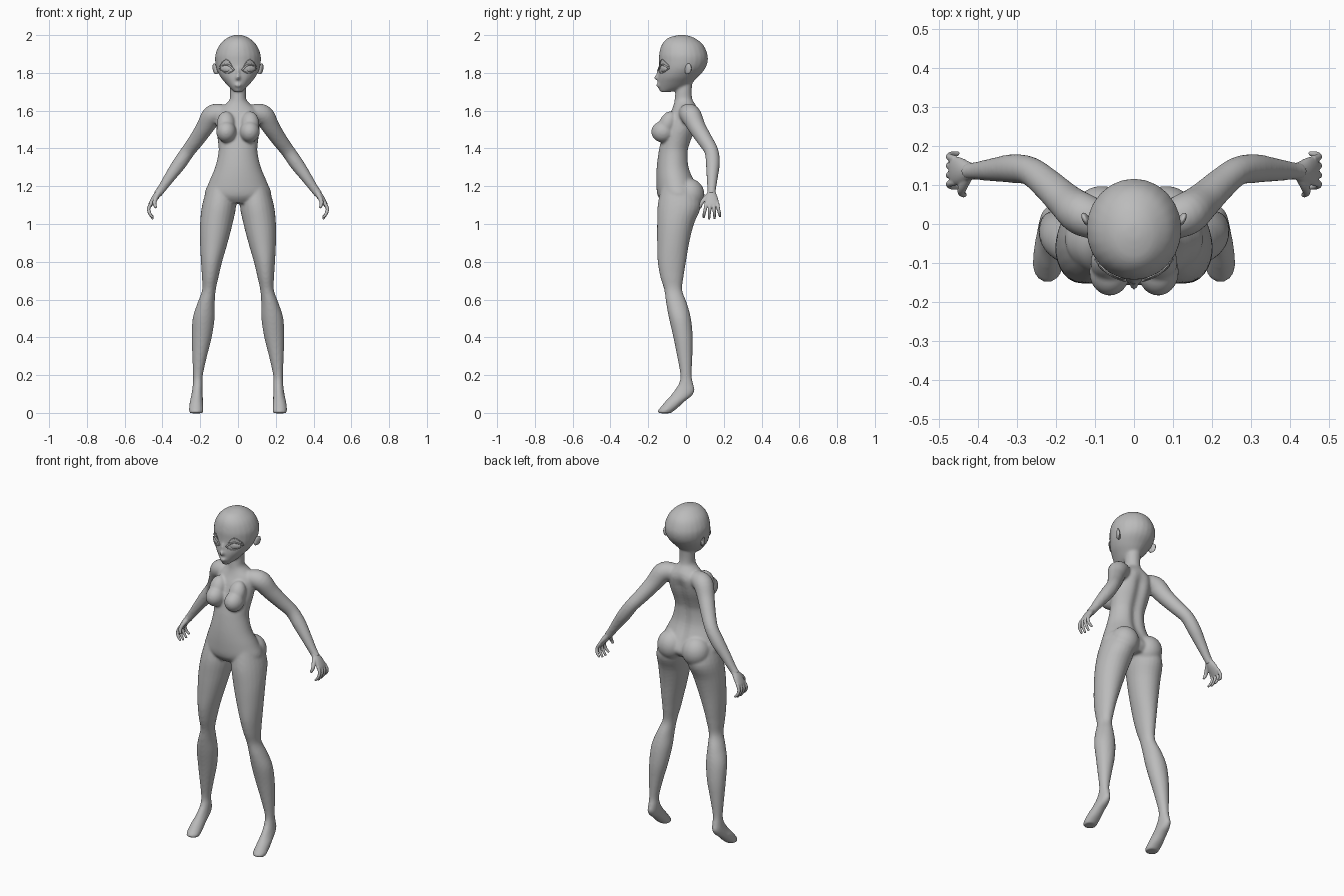
import bpy, bmesh, math
from mathutils import Vector, Matrix, Euler

cube = bpy.data.objects.get("Cube")
if cube:
    bpy.data.objects.remove(cube)

mat = bpy.data.materials.new("neutral_grey")
mat.use_nodes = True
GREY = (0.5, 0.5, 0.5, 1)
mat.diffuse_color = GREY
bsdf = next(n for n in mat.node_tree.nodes if n.type == "BSDF_PRINCIPLED")
bsdf.inputs["Base Color"].default_value = GREY
bsdf.inputs["Roughness"].default_value = 0.6


def spline(rows, steps=4):
    """Catmull-Rom samples through rows of equal length."""
    out = []
    n = len(rows)
    for i in range(n - 1):
        a, b, c, d = (rows[min(max(i + k, 0), n - 1)] for k in (-1, 0, 1, 2))
        for s in range(steps):
            t = s / steps
            out.append([q + 0.5 * t * (r - p + t * (2*p - 5*q + 4*r - u + t * (3*(q - r) + u - p)))
                        for p, q, r, u in zip(a, b, c, d)])
    return out + [list(rows[-1])]


def loft(bm, rows, sign=1, upright=False, sides=24, groove=None):
    """Skin through rows of (x, y, z, side radius, y radius)."""
    rows = spline(rows)
    rings = []
    for i, (x, y, z, ra, rb) in enumerate(rows):
        before, after = rows[max(i - 1, 0)], rows[min(i + 1, len(rows) - 1)]
        t = Vector((0, 0, 1)) if upright else (Vector(after[:3]) - Vector(before[:3])).normalized()
        v = Vector((0, 1, 0))
        v = (v - t * v.dot(t)).normalized()
        u = v.cross(t)
        ring = []
        for k in range(sides):
            a = math.tau * k / sides
            p = Vector((x, y, z)) + u * ra * math.cos(a) + v * rb * math.sin(a)
            if groove and math.sin(a) > 0:
                p.y -= groove(p)
            ring.append(bm.verts.new((p.x * sign, p.y, p.z)))
        rings.append(ring)
    for lo, hi in zip(rings, rings[1:]):
        for k in range(sides):
            j = (k + 1) % sides
            bm.faces.new((lo[k], lo[j], hi[j], hi[k]))
    bm.faces.new(rings[0])
    bm.faces.new(rings[-1])


def stack(bm, rows, sign=1, **kw):
    """Upright loft from rows of (z, x, half width, front y, back y)."""
    loft(bm, [(x, (f + b) / 2, z, w, (b - f) / 2) for z, x, w, f, b in rows],
         sign, upright=True, **kw)


def ellipsoid(bm, centre, radii, sign=1, rot=(0, 0, 0)):
    x, y, z = centre
    m = (Matrix.Translation((x * sign, y, z))
         @ Euler((rot[0], rot[1] * sign, rot[2] * sign)).to_matrix().to_4x4()
         @ Matrix.Diagonal((*radii, 1)))
    bmesh.ops.create_uvsphere(bm, u_segments=24, v_segments=16, radius=1, matrix=m)


def finish(bm, name, voxel=0, smooth=0):
    bmesh.ops.recalc_face_normals(bm, faces=bm.faces)
    for f in bm.faces:
        f.smooth = True
    me = bpy.data.meshes.new(name)
    bm.to_mesh(me)
    bm.free()
    me.materials.append(mat)
    ob = bpy.data.objects.new(name, me)
    bpy.context.collection.objects.link(ob)
    if voxel:
        r = ob.modifiers.new("blend", "REMESH")
        r.mode, r.voxel_size, r.use_smooth_shade = "VOXEL", voxel, True
        s = ob.modifiers.new("soften", "SMOOTH")
        s.factor, s.iterations = 0.5, smooth
    return ob


def spine(p):
    fade = max(0, min(1, (p.z - 1.15) / 0.1, (1.62 - p.z) / 0.08))
    return 0.018 * fade * math.exp(-(p.x / 0.03) ** 2)


# Body: head, torso, arms and legs fused into one skin
body = bmesh.new()
stack(body, [(2.0, 0, .02, -.04, .0), (1.985, 0, .058, -.095, .045), (1.95, 0, .097, -.128, .09),
             (1.9, 0, .119, -.142, .113), (1.86, 0, .121, -.143, .115), (1.82, 0, .114, -.144, .1),
             (1.78, 0, .094, -.148, .065), (1.75, 0, .07, -.148, .035),
             (1.72, 0, .043, -.145, -.005), (1.698, 0, .018, -.135, -.085)])
stack(body, [(1.76, 0, .042, -.05, .035), (1.7, 0, .042, -.056, .03), (1.66, 0, .044, -.06, .034),
             (1.635, 0, .065, -.064, .048), (1.605, 0, .1, -.075, .065), (1.57, 0, .113, -.092, .07),
             (1.5, 0, .114, -.118, .055), (1.43, 0, .105, -.135, .03), (1.38, 0, .103, -.145, .018),
             (1.3, 0, .121, -.155, .022), (1.22, 0, .154, -.157, .052), (1.15, 0, .176, -.15, .075),
             (1.11, 0, .12, -.12, .05)], sides=64, groove=spine)
# Nose and lips
ellipsoid(body, (0, -.146, 1.775), (.013, .024, .016))
ellipsoid(body, (0, -.142, 1.8), (.011, .014, .035))
ellipsoid(body, (0, -.145, 1.735), (.02, .014, .011))
for s in (1, -1):
    # Chest and seat forms
    ellipsoid(body, (.062, -.122, 1.488), (.053, .062, .057), s)
    ellipsoid(body, (.064, -.098, 1.53), (.048, .045, .07), s, (-.4, 0, 0))
    ellipsoid(body, (.082, .018, 1.155), (.08, .08, .085), s)
    # Leg and raised-heel foot
    stack(body, [(1.2, .09, .07, -.13, .05), (1.1, .1, .09, -.15, .08), (1.0, .115, .086, -.153, .042),
                 (.9, .128, .073, -.153, .017), (.8, .14, .056, -.15, .0), (.72, .147, .044, -.136, -.013),
                 (.65, .154, .036, -.115, -.02), (.58, .169, .046, -.105, .005),
                 (.5, .182, .058, -.09, .026), (.4, .192, .053, -.067, .036), (.3, .203, .039, -.047, .034),
                 (.2, .212, .026, -.03, .03), (.155, .213, .026, -.038, .038), (.12, .215, .028, -.06, .046),
                 (.09, .217, .031, -.083, .03), (.06, .22, .035, -.11, -.008), (.03, .221, .038, -.135, -.04),
                 (.01, .221, .038, -.15, -.065), (-.002, .221, .034, -.145, -.08)], s)
    # Shoulder, arm and wrist
    loft(body, [(x, y, z, r, r) for x, y, z, r in (
        (.06, .0, 1.58, .045), (.1, .012, 1.585, .052), (.138, .028, 1.572, .055),
        (.175, .058, 1.512, .047), (.22, .1, 1.445, .041), (.265, .135, 1.385, .037),
        (.31, .142, 1.32, .037), (.36, .139, 1.25, .03), (.405, .136, 1.185, .023),
        (.428, .135, 1.155, .022))], s)
finish(body, "body", 0.007, 6)

# Hands
for s, side in ((1, "left"), (-1, "right")):
    hand = bmesh.new()
    loft(hand, [(.395, .136, 1.198, .017, .018), (.42, .135, 1.165, .018, .023),
                (.442, .135, 1.135, .017, .034), (.462, .137, 1.105, .012, .037),
                (.468, .137, 1.09, .007, .033)], s)
    for k in range(4):
        y = .107 + .02 * k
        spread = (k - 1.5) * .007
        drop = (.008, 0, .002, .014)[k]
        loft(hand, [(.458, y, 1.112, .009, .009), (.473, y + spread * .4, 1.083, .009, .009),
                    (.467, y + spread, 1.055, .0085, .0085),
                    (.449, y + spread * 1.3, 1.025 + drop, .006, .006)], s, sides=12)
    loft(hand, [(.425, .122, 1.155, .013, .013), (.438, .096, 1.13, .012, .012),
                (.442, .081, 1.108, .01, .01), (.434, .074, 1.085, .007, .007)], s, sides=12)
    finish(hand, side + "_hand", 0.003, 4)


def face_y(x):
    return -.022 - .123 * math.sqrt(max(0, 1 - (x / .116) ** 2))


# Eyes, eyelids, brows and ears
for s, side in ((1, "left"), (-1, "right")):
    eye = bmesh.new()
    ellipsoid(eye, (.06, -.117, 1.824), (.036, .013, .021), s, (0, 0, .45))
    ellipsoid(eye, (.058, -.126, 1.824), (.015, .006, .017), s, (0, 0, .4))
    finish(eye, side + "_eye")

    lids = bmesh.new()
    for height, rise, thick in ((.024, .009, .0045), (-.02, .009, .003), (.045, .02, .002)):
        path = []
        for i in range(7):
            t = i / 6
            x = .022 + .076 * t
            z = 1.815 + rise * t + height * math.sin(math.pi * t)
            path.append((x, face_y(x) - .001, z, thick, thick))
        loft(lids, path, s, sides=8)
    finish(lids, side + "_eyelids_and_brow")

    ear = bmesh.new()
    ellipsoid(ear, (.123, .012, 1.822), (.009, .019, .029), s, (-.15, .1, -.45))
    ellipsoid(ear, (.114, .005, 1.812), (.012, .012, .02), s)
    finish(ear, side + "_ear", 0.003, 3)
